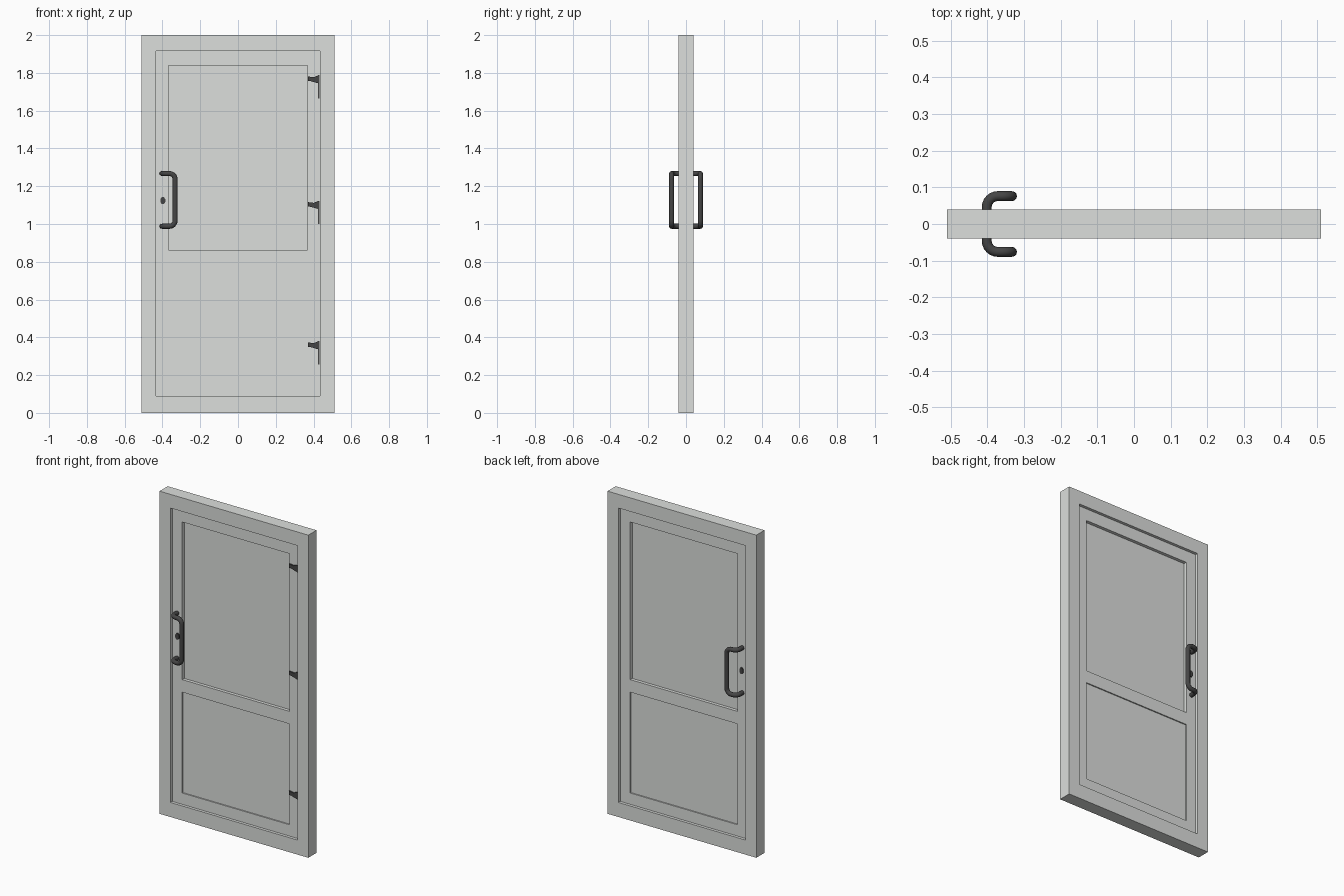
import bpy, bmesh, math
from mathutils import Vector

if "Cube" in bpy.data.objects:
    bpy.data.objects.remove(bpy.data.objects["Cube"])


def material(name, rgb):
    m = bpy.data.materials.new(name)
    m.diffuse_color = (*rgb, 1)
    m.use_nodes = True
    m.node_tree.nodes["Principled BSDF"].inputs["Base Color"].default_value = m.diffuse_color
    return m


GREY = material("light grey", (0.715, 0.735, 0.715))
DARK = material("dark metal", (0.06, 0.06, 0.06))


def finish(ob, mat):
    """Turn a curve into a clean flat-shaded mesh and give it its colour."""
    bpy.context.collection.objects.link(ob)
    bpy.ops.object.select_all(action='DESELECT')
    bpy.context.view_layer.objects.active = ob
    ob.select_set(True)
    bpy.ops.object.convert(target='MESH')
    ob = bpy.context.object
    bm = bmesh.new()
    bm.from_mesh(ob.data)
    bmesh.ops.remove_doubles(bm, verts=bm.verts, dist=1e-5)
    bmesh.ops.recalc_face_normals(bm, faces=bm.faces)
    bm.to_mesh(ob.data)
    bm.free()
    ob.data.materials.clear()
    ob.data.materials.append(mat)
    bpy.ops.object.shade_flat()
    return ob


def plate(name, loops, y0, y1, mat):
    """Flat shape in the xz plane (inner loops are holes) from y0 to y1."""
    cu = bpy.data.curves.new(name, 'CURVE')
    cu.dimensions = '2D'
    cu.fill_mode = 'BOTH'
    cu.extrude = abs(y1 - y0) / 2
    for pts in loops:
        sp = cu.splines.new('POLY')
        sp.points.add(len(pts) - 1)
        for p, (x, z) in zip(sp.points, pts):
            p.co = (x, z, 0, 1)
        sp.use_cyclic_u = True
    ob = bpy.data.objects.new(name, cu)
    ob.rotation_euler.x = math.pi / 2
    ob.location.y = (y0 + y1) / 2
    return finish(ob, mat)


def rect(x, z0, z1):
    return [(-x, z0), (x, z0), (x, z1), (-x, z1)]


def rounded(points, r, n=6):
    """Path with its inner corners rounded."""
    pts = [Vector(p) for p in points]
    out = [pts[0]]
    for a, b, c in zip(pts, pts[1:], pts[2:]):
        p, q = b + (a - b).normalized() * r, b + (c - b).normalized() * r
        centre = p + q - b
        for i in range(n + 1):
            t = math.pi / 2 * i / n
            out.append(centre + (p - centre) * math.cos(t) + (q - centre) * math.sin(t))
    return out + [pts[-1]]


def tube(name, path, radius):
    cu = bpy.data.curves.new(name, 'CURVE')
    cu.dimensions = '3D'
    cu.bevel_depth = radius
    cu.bevel_resolution = 4
    cu.use_fill_caps = True
    sp = cu.splines.new('POLY')
    sp.points.add(len(path) - 1)
    for p, co in zip(sp.points, path):
        p.co = (*co, 1)
    ob = finish(bpy.data.objects.new(name, cu), DARK)
    bpy.ops.object.shade_smooth_by_angle(angle=math.radians(40))
    return ob


LEAF = 0.022   # half thickness of the door leaf

# Frame, leaf with two openings, and the panels set into it
plate("door_frame", [rect(0.51, 0, 2), rect(0.435, 0.09, 1.915)], -0.04, 0.04, GREY)
plate("door_leaf", [rect(0.435, 0.09, 1.915), rect(0.367, 0.863, 1.84),
                    rect(0.367, 0.16, 0.785)], -LEAF, LEAF, GREY)
plate("upper_panel", [rect(0.367, 0.863, 1.84)], -0.002, 0.002, GREY)
plate("lower_panel", [rect(0.367, 0.16, 0.785)], -0.0145, 0.0145, GREY)

# Pull handle and lock on each face
for side, s in (("front", -1), ("back", 1)):
    y = s * 0.076
    path = rounded([(-0.402, s * 0.015, 1.267), (-0.402, y, 1.267), (-0.333, y, 1.267),
                    (-0.333, y, 0.988), (-0.402, y, 0.988), (-0.402, s * 0.015, 0.988)], 0.03)
    tube(side + "_handle", path, 0.0135)
    oval = [(-0.398 + 0.014 * math.cos(math.tau * (i + .5) / 8),
             1.124 + 0.021 * math.sin(math.tau * (i + .5) / 8)) for i in range(8)]
    plate(side + "_lock", [oval], s * 0.02, s * 0.028, DARK)

# Hinges: tapered strap with a thin strip sunk beside the frame, front only
for i, z in enumerate((1.783, 1.118, 0.375)):
    plate(f"hinge_strap_{i + 1}", [[(0.37, z - 0.002), (0.37, z - 0.026), (0.385, z - 0.027),
                                    (0.43, z - 0.04), (0.43, z + 0.006), (0.40, z - 0.006)]],
          -0.03, -0.02, DARK)
    plate(f"hinge_strip_{i + 1}", [[(0.423, z - 0.118), (0.432, z - 0.118),
                                    (0.432, z + 0.005), (0.423, z + 0.005)]],
          -0.0235, -0.02, DARK)
